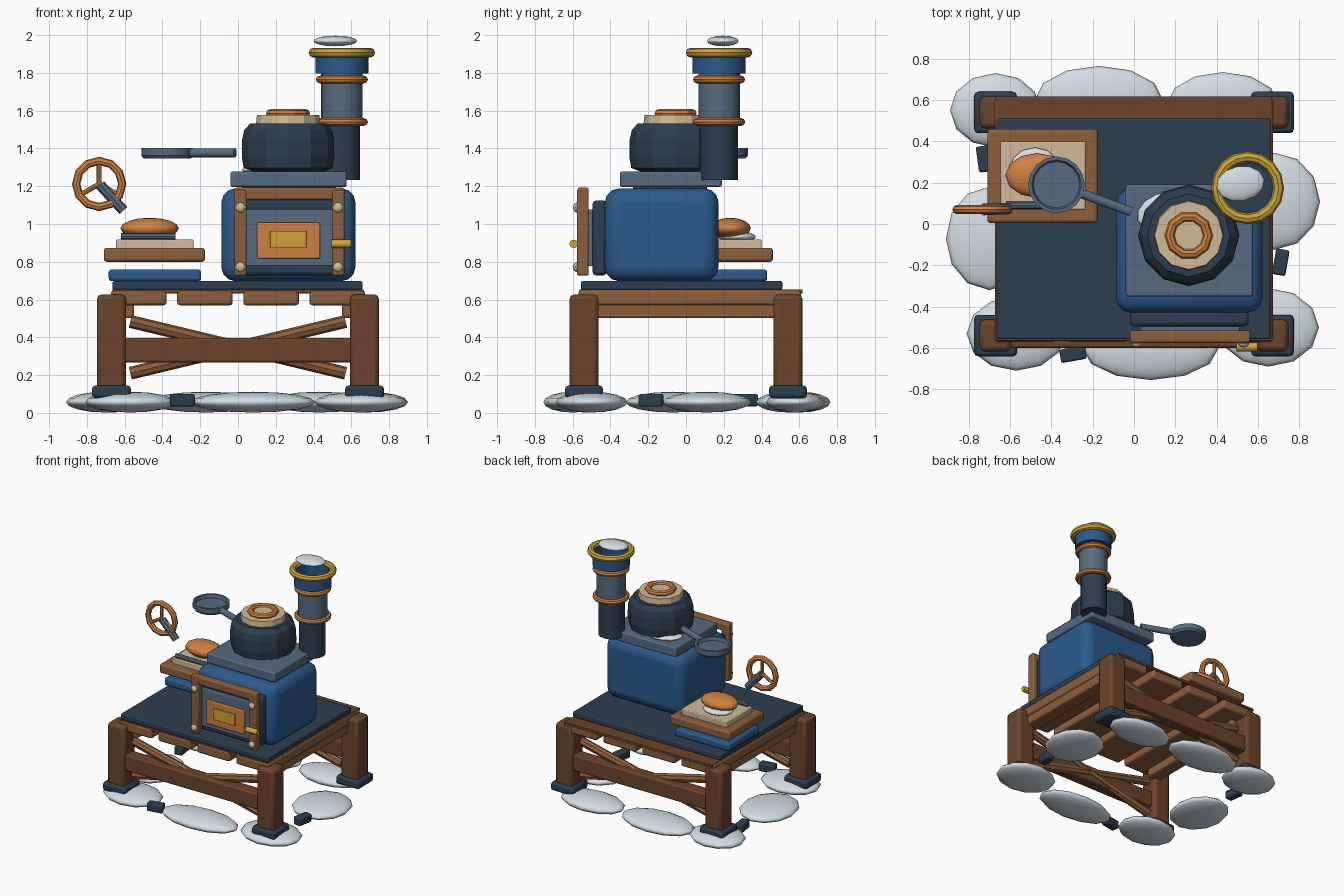
import bpy, bmesh
from math import pi, cos, sin, radians
from mathutils import Vector

if "Cube" in bpy.data.objects:
    bpy.data.objects.remove(bpy.data.objects["Cube"], do_unlink=True)


def material(name, hexcode):
    rgb = [int(hexcode[i:i + 2], 16) / 255 for i in (0, 2, 4)]
    col = [c / 12.92 if c < 0.04 else ((c + 0.055) / 1.055) ** 2.4 for c in rgb] + [1]
    m = bpy.data.materials.new(name)
    m.use_nodes = True
    m.diffuse_color = col
    m.node_tree.nodes["Principled BSDF"].inputs["Base Color"].default_value = col
    return m


NAVY = material("navy", "2c3e50")
BLUE = material("blue", "2a5a8c")
STEEL = material("steel", "566b82")
DARK_WOOD = material("dark wood", "6b4429")
WOOD = material("wood", "8d5f3a")
ORANGE = material("orange", "d0803f")
GOLD = material("gold", "cfa535")
CREAM = material("cream", "d0bb98")
SNOW = material("snow", "d3dde3")


def finish(name, mat, angle=None):
    ob = bpy.context.object
    ob.name = name
    ob.data.materials.append(mat)
    if angle:
        bpy.ops.object.shade_smooth_by_angle(angle=radians(angle))
    return ob


def box(name, mat, x, y, z, bevel=0.012, segments=2, turn=0):
    """Bevelled box from (low, high) ranges on each axis."""
    centre = [(r[0] + r[1]) / 2 for r in (x, y, z)]
    bpy.ops.mesh.primitive_cube_add(size=1, location=centre)
    ob = bpy.context.object
    for v in ob.data.vertices:
        v.co = [c * (r[1] - r[0]) for c, r in zip(v.co, (x, y, z))]
    ob.rotation_euler.z = radians(turn)
    if bevel:
        mod = ob.modifiers.new("bevel", "BEVEL")
        mod.width, mod.segments = bevel, segments
    return finish(name, mat, 30)


def rod(name, mat, a, b, r, sides=10):
    a, b = Vector(a), Vector(b)
    bpy.ops.mesh.primitive_cylinder_add(vertices=sides, radius=r, depth=(b - a).length,
                                        location=(a + b) / 2)
    bpy.context.object.rotation_euler = (b - a).to_track_quat("Z", "Y").to_euler()
    return finish(name, mat, 40)


def ring(name, mat, loc, major, minor, sides=16, rot=(0, 0, 0), angle=40):
    bpy.ops.mesh.primitive_torus_add(location=loc, rotation=rot, major_radius=major,
                                     minor_radius=minor, major_segments=sides, minor_segments=8)
    return finish(name, mat, angle)


def blob(name, mat, loc, size, turn=0, sides=12):
    bpy.ops.mesh.primitive_uv_sphere_add(segments=sides, ring_count=8, location=loc)
    ob = bpy.context.object
    ob.scale = size
    ob.rotation_euler.z = radians(turn)
    return finish(name, mat, 35)


def lathe(name, mat, loc, profile, sides=16, angle=None):
    """Revolve a (radius, height) profile and cap both ends."""
    bm = bmesh.new()
    rings = [[bm.verts.new((r * cos(2 * pi * i / sides), r * sin(2 * pi * i / sides), z))
              for i in range(sides)] for r, z in profile]
    for lo, hi in zip(rings, rings[1:]):
        for i in range(sides):
            j = (i + 1) % sides
            bm.faces.new((lo[i], lo[j], hi[j], hi[i]))
    bm.faces.new(rings[0][::-1])
    bm.faces.new(rings[-1])
    me = bpy.data.meshes.new(name)
    bm.to_mesh(me)
    bm.free()
    ob = bpy.data.objects.new(name, me)
    bpy.context.collection.objects.link(ob)
    ob.location = loc
    bpy.ops.object.select_all(action="DESELECT")
    ob.select_set(True)
    bpy.context.view_layer.objects.active = ob
    return finish(name, mat, angle)


# Table legs, feet, beams and cross braces
for sy in (-1, 1):
    for sx in (-1, 1):
        x, y = sx * 0.67, sy * 0.54
        box("leg", DARK_WOOD, (x - .077, x + .077), (y - .077, y + .077), (.09, .63), .025)
        box("foot", NAVY, (x - .103, x + .103), (y - .1, y + .1), (.08, .148), .018)
    box("long_beam", DARK_WOOD, (-.61, .61), sorted((sy * .5, sy * .6)), (.27, .40), .012)
    for s in (-1, 1):
        rod("cross_brace", WOOD, (-.57, sy * .52, .35 + s * .137),
            (.57, sy * .52, .35 - s * .137), .034, 8)
for sx in (-1, 1):
    box("side_rail", WOOD, sorted((sx * .55, sx * .66)), (-.5, .5), (.505, .6))

# Table top
for i in range(4):
    x = -.525 + i * .35
    box("plank", WOOD, (x - .147, x + .147), (-.57, .61), (.572, .654), .016)
box("plank_backing", DARK_WOOD, (-.665, .665), (-.565, .617), (.635, .656), .004)
box("deck_plate", NAVY, (-.665, .66), (-.557, .51), (.655, .70), .008)

# Oven body and front
box("oven_body", BLUE, (-.088, .622), (-.43, .172), (.70, 1.192), .075, 3)
box("hot_plate", STEEL, (-.04, .575), (-.35, .19), (1.2, 1.28), .01)
box("plate_support", NAVY, (.02, .52), (-.28, .11), (1.18, 1.21), 0)
box("oven_front", NAVY, (-.02, .555), (-.495, -.42), (.73, 1.128), .02)
box("door_plate", STEEL, (.03, .51), (-.53, -.48), (.78, 1.08), .006)
for x in (.013, .53):
    box("frame_post", WOOD, (x - .033, x + .033), (-.578, -.515), (.73, 1.185), .01)
    for z in (.775, 1.09):
        blob("rivet", CREAM, (x, -.578, z), (.027, .02, .027), sides=10)
box("frame_bar", WOOD, (-.02, .563), (-.575, -.515), (1.13, 1.195), .01)
box("door_panel", ORANGE, (.1, .435), (-.55, -.52), (.82, 1.01), .006)
box("door_window", GOLD, (.17, .362), (-.559, -.54), (.875, .967), .002)
rod("door_handle", GOLD, (.495, -.595, .898), (.597, -.595, .898), .022)

# Pot with lid
POT = (.265, -.055, 0)
lathe("pot", NAVY, POT, [(.19, 1.282), (.235, 1.30), (.245, 1.36), (.243, 1.45),
                         (.232, 1.5), (.2, 1.535)], 12)
lathe("pot_lid", CREAM, POT, [(.17, 1.53), (.165, 1.58)], 12)
lathe("lid_centre", CREAM, POT, [(.08, 1.57), (.07, 1.592)], 10)
ring("lid_ring", ORANGE, (.265, -.055, 1.588), .093, .024, 10, angle=30)
blob("plate_snow", SNOW, (.14, .06, 1.29), (.13, .09, .025), 20)

# Chimney
PIPE = (.55, .175, 0)
lathe("lower_pipe", NAVY, (.545, .175, 0), [(.1, 1.235), (.1, 1.54)], 16, 30)
lathe("middle_pipe", STEEL, PIPE, [(.11, 1.53), (.11, 1.8)], 16, 30)
lathe("chimney_cap", BLUE, PIPE, [(.14, 1.8), (.14, 1.91), (.118, 1.91), (.118, 1.81)], 16, 30)
lathe("chimney_hole", NAVY, PIPE, [(.117, 1.8), (.117, 1.816)], 16, 30)
for z in (1.543, 1.768):
    ring("pipe_ring", ORANGE, (.55, .175, z), .118, .02)
ring("cap_ring", GOLD, (.55, .175, 1.91), .15, .026)
blob("smoke_puff", SNOW, (.515, .195, 1.972), (.118, .085, .028), 10)

# Serving tray with food
box("cushion", BLUE, (-.685, -.195), (.03, .43), (.70, .762), .015)
box("tray", WOOD, (-.71, -.175), (.005, .46), (.803, .877), .014)
box("cutting_board", CREAM, (-.645, -.235), (.07, .4), (.87, .921), .006)
blob("food_plate", SNOW, (-.48, .27, .935), (.12, .1, .028))
blob("bread", ORANGE, (-.468, .235, .98), (.155, .108, .056))
rod("knife", STEEL, (-.62, .09, .938), (-.33, .09, .938), .018, 8)

# Pan hovering over the tray
lathe("pan", STEEL, (-.375, .19, 0), [(.125, 1.35), (.137, 1.365), (.137, 1.405),
                                      (.12, 1.405), (.112, 1.38)], 16, 30)
rod("pan_handle", STEEL, (-.26, .15, 1.38), (-.015, .06, 1.38), .024)

# Steering wheel
HUB = Vector((-.735, .07, 1.215))
ring("wheel_rim", ORANGE, HUB, .122, .022, 12, (pi / 2, 0, 0), 30)
for k in range(3):
    a = pi / 2 + k * 2 * pi / 3
    rod("wheel_spoke", ORANGE, HUB, HUB + Vector((cos(a), 0, sin(a))) * .12, .013, 8)
rod("wheel_column", STEEL, HUB + Vector((.005, 0, -.005)), (-.607, .075, 1.075), .028, 8)

# Snow drifts and stones around the feet
for x, y, rx, ry in ((-.67, .55, .22, .18), (-.17, .6, .31, .165), (.43, .58, .27, .155),
                     (.68, .11, .22, .235), (.65, -.5, .245, .19), (.08, -.6, .33, .155),
                     (-.57, -.53, .24, .18), (-.7, -.07, .21, .25)):
    blob("snow_drift", SNOW, (x, y, .06), (rx, ry, .055))
for x, y, turn in ((-.295, -.63, 10), (-.725, .315, 98), (.71, -.185, 80)):
    box("stone", NAVY, (x - .063, x + .063), (y - .033, y + .033), (.037, .103), .01, 2, turn)

# Rest the whole model on the ground
bpy.context.view_layer.update()
for ob in bpy.context.collection.objects:
    if ob.type == "MESH":
        ob.location.z -= .003
